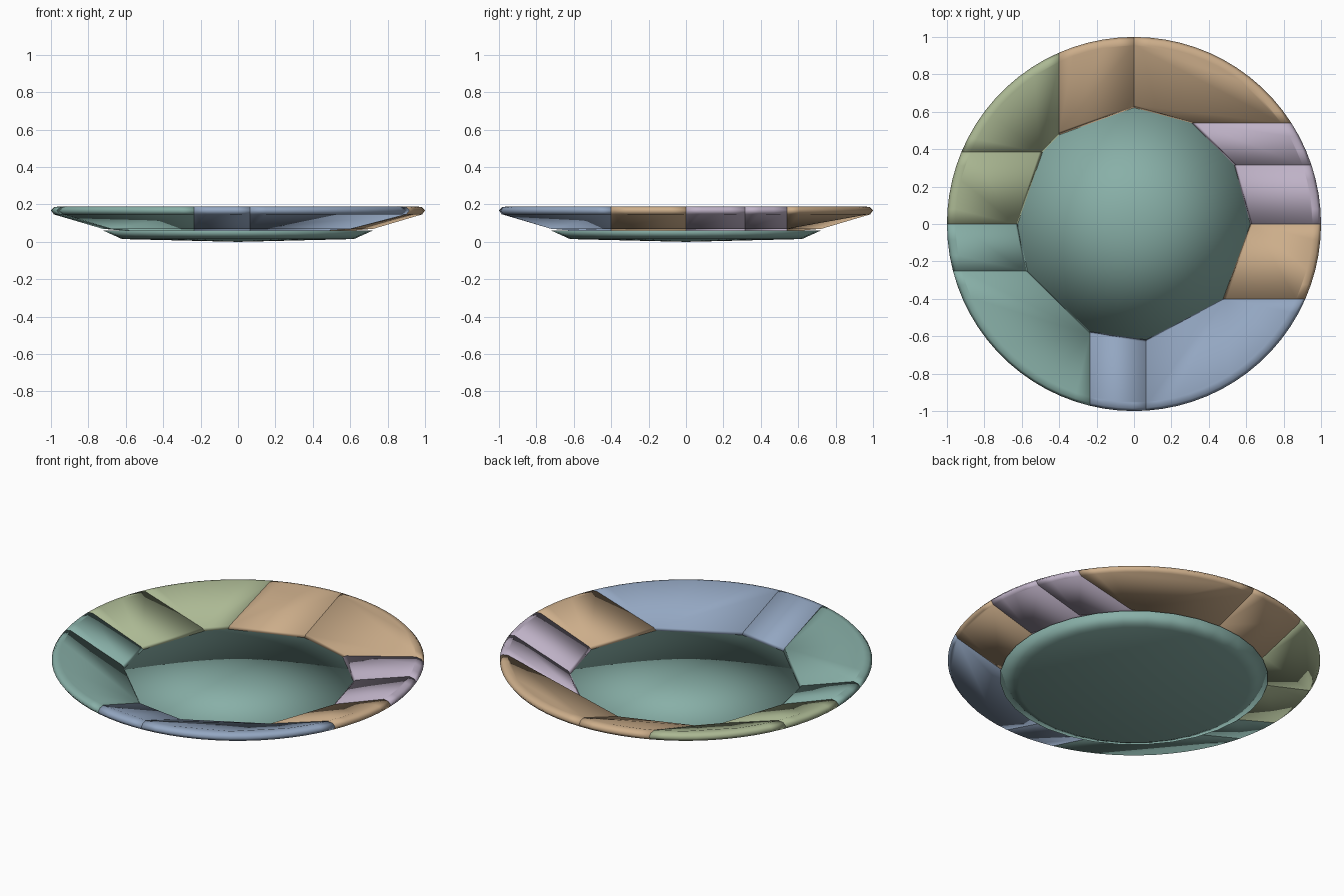
import bpy, bmesh
from math import atan2, cos, sin, sqrt, tau, radians, ceil

cube = bpy.data.objects.get("Cube")
if cube:
    bpy.data.objects.remove(cube, do_unlink=True)


def material(name, srgb):
    mat = bpy.data.materials.new(name)
    mat.use_nodes = True
    colour = [(c / 255) ** 2.2 for c in srgb] + [1]
    mat.diffuse_color = colour
    mat.node_tree.nodes["Principled BSDF"].inputs["Base Color"].default_value = colour
    return mat


teal = material("dusty_teal", (135, 174, 166))
tan = material("warm_tan", (203, 172, 137))
blue = material("slate_blue", (146, 165, 192))
mauve = material("pale_mauve", (189, 176, 197))
green = material("sage_green", (170, 183, 146))


def finish(bm, name, mat):
    bmesh.ops.recalc_face_normals(bm, faces=bm.faces[:])
    for face in bm.faces:
        face.smooth = True
    mesh = bpy.data.meshes.new(name)
    bm.to_mesh(mesh)
    bm.free()
    mesh.materials.append(mat)
    obj = bpy.data.objects.new(name, mesh)
    bpy.context.collection.objects.link(obj)


# Thin round base: floor, flared side and slightly domed underside
def build_base(sides=32):
    bm = bmesh.new()
    floor = bm.verts.new((0, 0, 0.055))
    under = bm.verts.new((0, 0, 0))
    rings = []
    for r, z in ((0.72, 0.06), (0.62, 0.015)):
        rings.append([bm.verts.new((r * cos(tau * i / sides), r * sin(tau * i / sides), z))
                      for i in range(sides)])
    top, low = rings
    for i in range(sides):
        j = (i + 1) % sides
        bm.faces.new((floor, top[i], top[j]))
        bm.faces.new((top[i], low[i], low[j], top[j]))
        bm.faces.new((under, low[j], low[i]))
    finish(bm, "plate_base", teal)


# Angle at which a straight axis-aligned cut crosses a given radius
def cut_angle(cut, r):
    axis, value, side = cut
    other = side * sqrt(r * r - value * value)
    return atan2(other, value) if axis == "x" else atan2(value, other)


# Rim cross-section as (radius, height, curved), going round the section
SECTION = [(0.635, 0.075, False), (0.955, 0.19, True), (0.985, 0.185, True),
           (1.0, 0.168, True), (0.985, 0.147, True), (0.725, 0.07, False),
           (0.622, 0.061, False)]


def build_rim_piece(name, start, end, mat):
    bm = bmesh.new()
    span = (cut_angle(end, 1) - cut_angle(start, 1)) % tau
    steps = max(3, ceil(span / radians(5)))
    rows = []
    for r, z, curved in SECTION:
        a = cut_angle(start, r)
        sweep = (cut_angle(end, r) - a) % tau
        n = steps if curved else 1
        rows.append([bm.verts.new((r * cos(a + sweep * i / n), r * sin(a + sweep * i / n), z))
                     for i in range(n + 1)])
    for k, row in enumerate(rows):
        nxt = rows[(k + 1) % len(rows)]
        if len(row) == len(nxt):
            for i in range(len(row) - 1):
                bm.faces.new((row[i], row[i + 1], nxt[i + 1], nxt[i]))
        else:
            bm.faces.new(row + nxt[::-1])
    bm.faces.new([row[0] for row in rows])
    bm.faces.new([row[-1] for row in rows])
    finish(bm, name, mat)


# Cuts around the rim, counter-clockwise, each with the colour that follows it
CUTS = [("y", 0, 1, mauve), ("y", 0.315, 1, mauve), ("y", 0.54, 1, tan),
        ("x", 0, 1, tan), ("x", -0.4, 1, green), ("y", 0.385, -1, green),
        ("y", 0, -1, teal), ("y", -0.25, -1, teal), ("x", -0.235, -1, blue),
        ("x", 0.065, -1, blue), ("y", -0.4, 1, tan)]

build_base()
for i, cut in enumerate(CUTS):
    following = CUTS[(i + 1) % len(CUTS)]
    build_rim_piece(f"rim_piece_{i + 1}", cut[:3], following[:3], cut[3])
